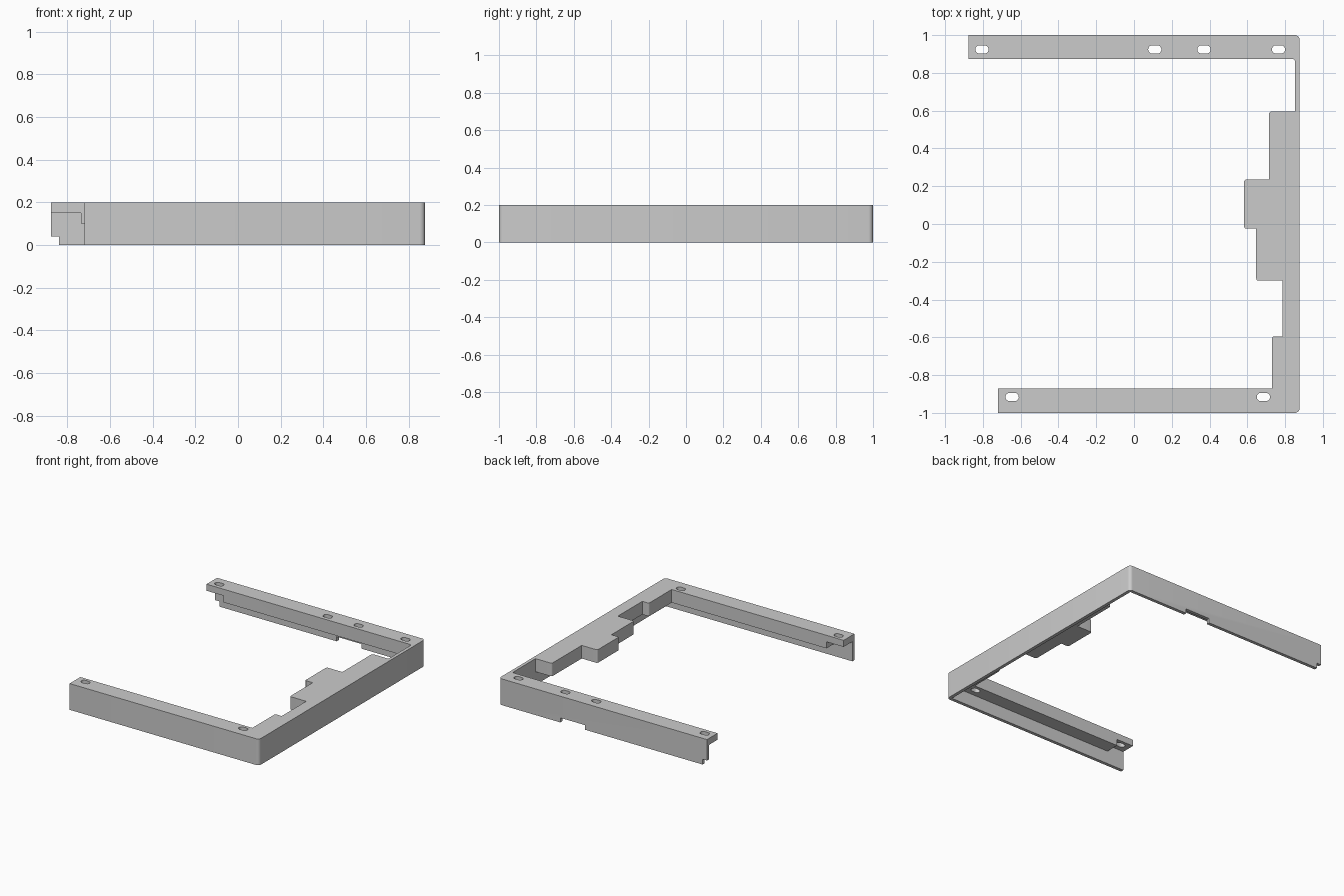
import bpy
import bmesh
import math
from mathutils import Vector

cube = bpy.data.objects.get("Cube")
if cube:
    bpy.data.objects.remove(cube, do_unlink=True)

HALF_X, TOP = 0.877, 0.2
WALL = 0.025
PLATE_BOTTOM = 0.1
LIP_BOTTOM = 0.15

grey = bpy.data.materials.new("plain_grey")
grey.use_nodes = True
COLOUR = (0.6, 0.6, 0.6, 1)
grey.diffuse_color = COLOUR
grey.node_tree.nodes["Principled BSDF"].inputs["Base Color"].default_value = COLOUR


def rounded(points, steps=5):
    """Turn (x, y, radius) corners into an outline with arc corners."""
    outline = []
    for i, (x, y, r) in enumerate(points):
        p = Vector((x, y))
        if r == 0:
            outline.append(p)
            continue
        a = (Vector(points[i - 1][:2]) - p).normalized()
        b = (Vector(points[(i + 1) % len(points)][:2]) - p).normalized()
        centre = p + (a + b) * r
        for k in range(steps + 1):
            t = k / steps * math.pi / 2
            outline.append(centre - b * r * math.cos(t) - a * r * math.sin(t))
    return outline


def prism(name, outline, z0, z1):
    """Extrude a flat outline between two heights."""
    bm = bmesh.new()
    face = bm.faces.new([bm.verts.new((x, y, z0)) for x, y in outline])
    moved = bmesh.ops.extrude_face_region(bm, geom=[face])["geom"]
    verts = [v for v in moved if isinstance(v, bmesh.types.BMVert)]
    bmesh.ops.translate(bm, verts=verts, vec=(0, 0, z1 - z0))
    bmesh.ops.recalc_face_normals(bm, faces=bm.faces)
    mesh = bpy.data.meshes.new(name)
    bm.to_mesh(mesh)
    bm.free()
    mesh.materials.append(grey)
    obj = bpy.data.objects.new(name, mesh)
    bpy.context.collection.objects.link(obj)
    return obj


def box(x0, x1, y0, y1):
    return [(x0, y0), (x1, y0), (x1, y1), (x0, y1)]


def slot(x, y, half_length=0.035, radius=0.022):
    return rounded([(x + sx * half_length, y + sy * radius, radius * 0.98)
                    for sx, sy in ((-1, -1), (1, -1), (1, 1), (-1, 1))])


def cut(target, outline, z0, z1):
    """Subtract a prism from the target and remove the cutter."""
    cutter = prism("cutter", outline, z0, z1)
    cutter.hide_render = True
    mod = target.modifiers.new("cut", 'BOOLEAN')
    mod.operation = 'DIFFERENCE'
    mod.solver = 'EXACT'
    mod.object = cutter
    bpy.context.view_layer.objects.active = target
    bpy.ops.object.modifier_apply(modifier=mod.name)
    bpy.data.objects.remove(cutter, do_unlink=True)


# Three-sided frame with a stepped inner edge
S = 0.012
inner_x = HALF_X - WALL
frame = prism("bracket_frame", rounded([
    (-0.72, -1, 0), (HALF_X, -1, 0.025), (HALF_X, 1, 0.025), (-HALF_X, 1, 0),
    (-HALF_X, 0.873, 0), (inner_x, 0.873, S), (inner_x, 0.595, 0),
    (0.715, 0.595, S), (0.715, 0.235, 0), (0.583, 0.235, S),
    (0.583, -0.025, S), (0.647, -0.025, 0), (0.647, -0.3, S),
    (0.785, -0.3, 0), (0.785, -0.595, 0), (0.73, -0.595, S),
    (0.73, -0.87, 0), (-0.72, -0.87, 0)]), 0, TOP)

# Hollow underside, leaving thin outer walls
inner_y = 1 - WALL
cut(frame, box(-2, inner_x, -inner_y, inner_y), -0.1, PLATE_BOTTOM)

# Thinner lips at the free ends of both arms
cut(frame, box(-2, -0.735, 0.5, inner_y), 0.05, LIP_BOTTOM)
cut(frame, box(-2, -0.575, -inner_y, -0.5), 0.05, LIP_BOTTOM)

# Back wall: clipped end corner and shallow lower notch
cut(frame, box(-2, -0.84, 0.9, 1.1), -0.1, 0.04)
cut(frame, box(0.15, 0.36, 0.9, 1.1), -0.1, 0.035)

# Mounting slots
for x, y in ((-0.805, 0.924), (0.11, 0.924), (0.37, 0.924), (0.765, 0.924),
             (-0.645, -0.916), (0.685, -0.916)):
    cut(frame, slot(x, y), 0.05, 0.3)

# Smooth the rounded corners only
bpy.ops.object.select_all(action='DESELECT')
frame.select_set(True)
bpy.context.view_layer.objects.active = frame
bpy.ops.object.shade_smooth_by_angle(angle=math.radians(30))
